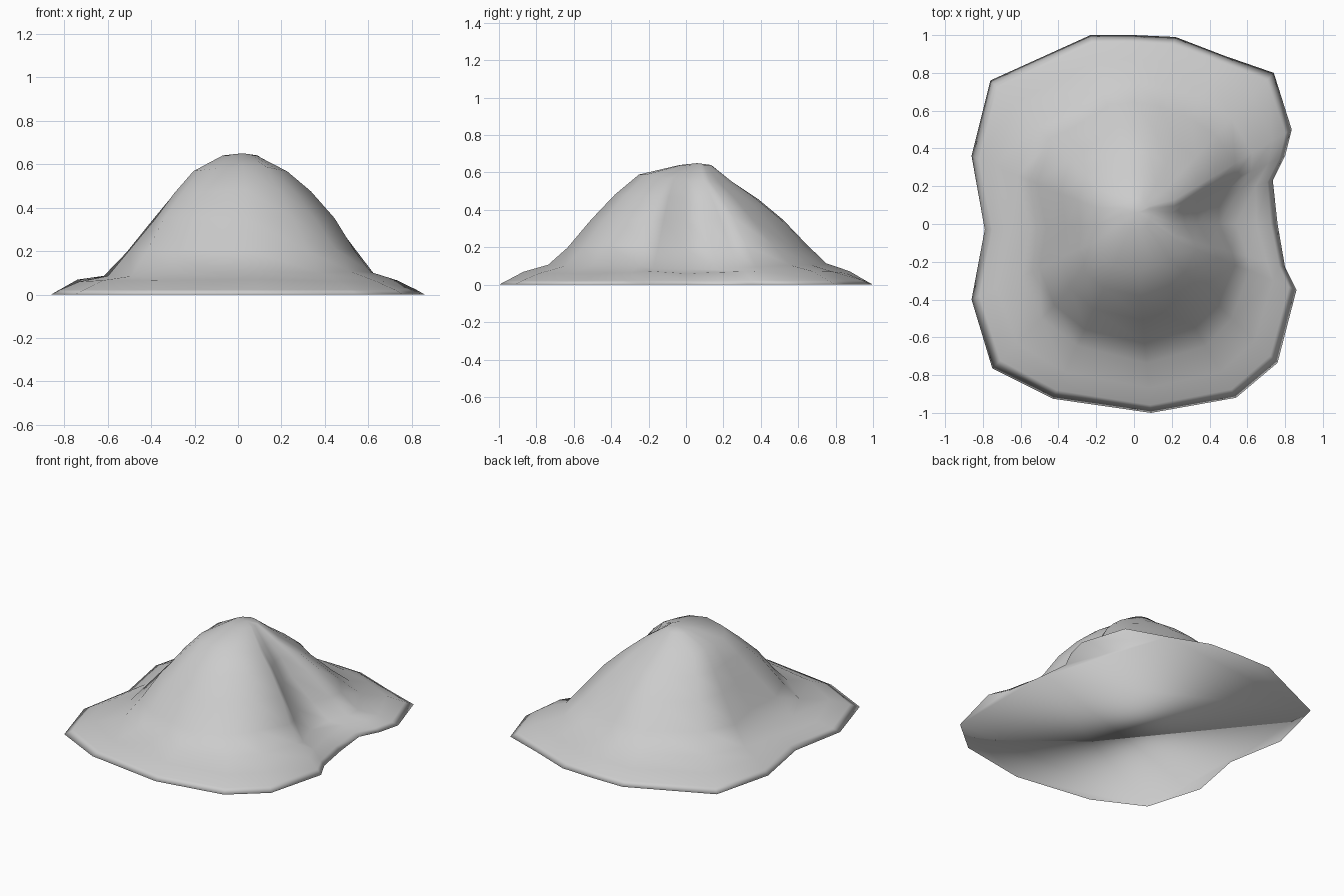
import bpy, bmesh, math, random
from mathutils import Vector

if "Cube" in bpy.data.objects:
    bpy.data.objects.remove(bpy.data.objects["Cube"])

random.seed(4)

# One spoke per row, clockwise: rim x, rim y, foot radius, foot height, mid-slope radius
SPOKES = [
    (-.23, 1.0, .75, .10, .51), (0, 1.0, .75, .11, .52), (.22, .99, .74, .11, .51),
    (.48, .89, .76, .11, .48), (.74, .80, .76, .11, .48), (.835, .50, .73, .10, .50),
    (.80, .36, .68, .09, .44), (.735, .23, .58, .08, .34), (.76, 0, .54, .08, .34),
    (.80, -.23, .63, .09, .43), (.86, -.35, .66, .10, .48), (.76, -.735, .72, .11, .49),
    (.54, -.92, .75, .10, .50), (.09, -1.0, .74, .10, .51), (-.43, -.925, .71, .10, .50),
    (-.75, -.765, .70, .09, .48), (-.86, -.40, .66, .09, .42), (-.79, -.03, .55, .08, .36),
    (-.86, .36, .67, .09, .42), (-.76, .76, .73, .10, .48),
]


def spoke_points(x, y, foot_r, foot_z, mid_r):
    """Points from rim up to the summit along one spoke."""
    rim = Vector((x, y, 0))
    d = rim.normalized()

    def at(r, z):
        return Vector((d.x * r, d.y * r, z))

    foot, mid = at(foot_r, foot_z), at(mid_r, .35)
    upper = at(mid_r * .3 + .1, .565 - .02 * d.y)
    top = Vector((.01 + d.x * .08, .05 + d.y * .085, .64))
    edge = foot.lerp(rim, .84)
    edge.z = .022
    apron = foot.lerp(rim, .5)
    apron.z = .066
    low = foot.lerp(mid, .45)
    low.z -= .008
    high = mid.lerp(upper, .5)
    high.z += .008
    pts = [rim, edge, apron, foot, low, mid, high, upper, top]
    # slight unevenness on the slopes
    for p in pts[2:8]:
        p.z += random.uniform(-.007, .007)
    return pts


# Mound: rings of quads, summit fan and flat underside
bm = bmesh.new()
cols = [[bm.verts.new(p) for p in spoke_points(*s)] for s in SPOKES]
apex = bm.verts.new((.02, .06, .65))
for i, a in enumerate(cols):
    b = cols[(i + 1) % len(cols)]
    for k in range(len(a) - 1):
        bm.faces.new((a[k], a[k + 1], b[k + 1], b[k]))
    bm.faces.new((a[-1], apex, b[-1]))
bm.faces.new([c[0] for c in cols])
bmesh.ops.recalc_face_normals(bm, faces=bm.faces[:])
for f in bm.faces:
    f.smooth = True

mesh = bpy.data.meshes.new("mound")
bm.to_mesh(mesh)
bm.free()
mound = bpy.data.objects.new("mound", mesh)
bpy.context.collection.objects.link(mound)
